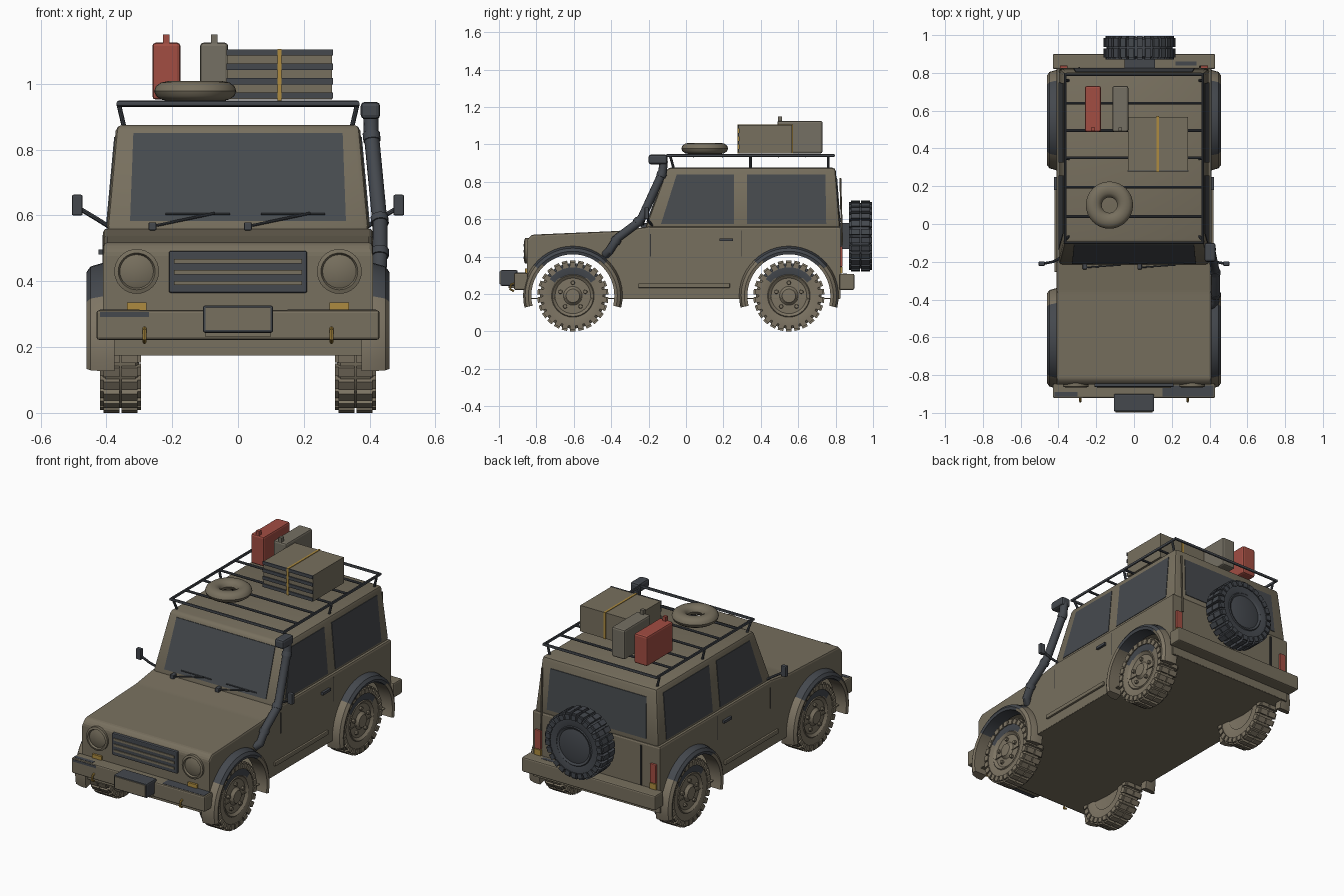
import bpy, bmesh, math
from mathutils import Matrix, Vector

if "Cube" in bpy.data.objects:
    bpy.data.objects.remove(bpy.data.objects["Cube"])

COL = {
    "body_tan": (0.185, 0.16, 0.112), "mud": (0.205, 0.175, 0.125),
    "dark_slate": (0.058, 0.065, 0.076), "glass": (0.062, 0.069, 0.077),
    "red": (0.36, 0.075, 0.055), "amber": (0.42, 0.26, 0.05),
    "can_grey": (0.178, 0.162, 0.125), "seam": (0.035, 0.036, 0.036),
}
MATS = {}
for n, c in COL.items():
    MATS[n] = bpy.data.materials.new(n)
    MATS[n].diffuse_color = (*c, 1)


def finish(name, bm, mat, M=None, smooth=False, bevel=0, rule=None, segs=2):
    """Turn a bmesh into an object; rule = (second material, test on face centre)."""
    if M:
        bm.transform(M)
    if bevel:
        bmesh.ops.bevel(bm, geom=bm.edges[:], offset=bevel, segments=segs, affect='EDGES', profile=0.5)
    bmesh.ops.recalc_face_normals(bm, faces=bm.faces[:])
    me = bpy.data.meshes.new(name)
    me.materials.append(MATS[mat])
    if rule:
        me.materials.append(MATS[rule[0]])
        for f in bm.faces:
            f.material_index = int(rule[1](f.calc_center_median()))
    bm.to_mesh(me)
    bm.free()
    ob = bpy.data.objects.new(name, me)
    bpy.context.collection.objects.link(ob)
    if smooth:
        bpy.ops.object.select_all(action='DESELECT')
        ob.select_set(True)
        bpy.context.view_layer.objects.active = ob
        bpy.ops.object.shade_smooth_by_angle(angle=math.radians(35))
    return ob


def add_box(bm, x, y, z, M=Matrix()):
    c = Vector(((x[0] + x[1]) / 2, (y[0] + y[1]) / 2, (z[0] + z[1]) / 2))
    S = Matrix.Diagonal((x[1] - x[0], y[1] - y[0], z[1] - z[0], 1))
    bmesh.ops.create_cube(bm, size=1, matrix=M @ Matrix.Translation(c) @ S)


def box(name, x, y, z, mat, bevel=0, **k):
    bm = bmesh.new()
    add_box(bm, x, y, z)
    return finish(name, bm, mat, bevel=bevel, **k)


def extrude(pts, vec):
    bm = bmesh.new()
    f = bm.faces.new([bm.verts.new(p) for p in pts])
    r = bmesh.ops.extrude_face_region(bm, geom=[f])
    bmesh.ops.translate(bm, vec=vec, verts=[v for v in r['geom'] if isinstance(v, bmesh.types.BMVert)])
    return bm


def lathe(prof, n=32):
    """Spin (radius, x) points around the x axis."""
    bm = bmesh.new()
    vs = [bm.verts.new((x, 0, r)) for r, x in prof]
    es = [bm.edges.new(p) for p in zip(vs, vs[1:])]
    bmesh.ops.spin(bm, geom=vs + es, axis=(1, 0, 0), cent=(0, 0, 0), angle=2 * math.pi, steps=n)
    bmesh.ops.remove_doubles(bm, verts=bm.verts[:], dist=1e-5)
    return bm


def tube(name, pts, r, mat="dark_slate", closed=False, res=2):
    cu = bpy.data.curves.new(name, 'CURVE')
    cu.dimensions, cu.bevel_depth, cu.bevel_resolution, cu.use_fill_caps = '3D', r, res, True
    s = cu.splines.new('POLY')
    s.points.add(len(pts) - 1)
    s.use_cyclic_u = closed
    for p, q in zip(s.points, pts):
        p.co = (*q, 1)
    tmp = bpy.data.objects.new(name, cu)
    bm = bmesh.new()
    bm.from_mesh(bpy.data.meshes.new_from_object(tmp))
    bpy.data.objects.remove(tmp)
    return finish(name, bm, mat, smooth=True)


T = Matrix.Translation
SIDES = (("right", 1), ("left", -1))
AXLES = (("front", -0.605), ("rear", 0.55))

# Lower body: hollow shell with open wheel arches in the side panels
prof = [(-0.85, 0.176), (-0.85, 0.49), (-0.825, 0.517), (-0.36, 0.537), (-0.2, 0.56), (0.825, 0.56), (0.825, 0.176)]
for yc in (0.55, -0.605):
    a0 = math.asin(-0.014 / 0.227)
    for i in range(21):
        a = a0 + (math.pi - 2 * a0) * i / 20
        prof.append((yc + 0.227 * math.cos(a), 0.19 + 0.227 * math.sin(a)))
bm = extrude([(-0.41, y, z) for y, z in prof], (0.82, 0, 0))
edges = [e for e in bm.edges if all(v.co.z > 0.48 for v in e.verts)]
bmesh.ops.bevel(bm, geom=edges, offset=0.012, segments=2, affect='EDGES', profile=0.5)
bmesh.ops.recalc_face_normals(bm, faces=bm.faces[:])
inner = [f for f in bm.faces if abs(f.normal.x) < 0.5 and any(
    math.hypot(f.calc_center_median().y - yc, f.calc_center_median().z - 0.19) < 0.232 for n, yc in AXLES)]
bmesh.ops.delete(bm, geom=inner, context='FACES')
finish("lower_body", bm, "body_tan")
box("floor", (-0.409, 0.409), (-0.849, 0.824), (0.174, 0.178), "body_tan")

# Cabin: tapered shell
bm = bmesh.new()
lo = [bm.verts.new(p) for p in ((-0.4, -0.22, 0.55), (0.4, -0.22, 0.55), (0.4, 0.825, 0.55), (-0.4, 0.825, 0.55))]
hi = [bm.verts.new(p) for p in ((-0.37, -0.1, 0.875), (0.37, -0.1, 0.875), (0.37, 0.8, 0.875), (-0.37, 0.8, 0.875))]
for i in range(4):
    j = (i + 1) % 4
    bm.faces.new((lo[i], lo[j], hi[j], hi[i]))
bm.faces.new(hi)
bm.faces.new(lo[::-1])
finish("cabin", bm, "body_tan", bevel=0.018, smooth=True)

# Windows: thin plates following the sloping cabin walls
t = lambda z: (z - 0.55) / 0.325
wx = lambda z: 0.4 - 0.03 * t(z)
wy = lambda z: -0.22 + 0.12 * t(z)
ry = lambda z: 0.825 - 0.025 * t(z)
for s, k in SIDES:
    for n, q in (("front", [(-0.134, 0.573), (0.257, 0.573), (0.257, 0.838), (-0.05, 0.838)]),
                 ("rear", [(0.325, 0.573), (0.75, 0.573), (0.745, 0.838), (0.325, 0.838)])):
        finish(f"{s}_{n}_window", extrude([(k * (wx(z) - 0.003), y, z) for y, z in q], (k * 0.006, 0, 0)), "glass")
finish("windshield", extrude([(x, wy(z) + 0.004, z) for x, z in
       ((-0.328, 0.582), (0.328, 0.582), (0.318, 0.85), (-0.318, 0.85))], (0, -0.008, 0.001)), "glass")
finish("rear_window", extrude([(x, ry(z) - 0.003, z) for x, z in
       ((-0.32, 0.585), (0.32, 0.585), (0.31, 0.82), (-0.31, 0.82))], (0, 0.007, 0)), "glass")

# Wheels: tyre, tread blocks, rim and nuts
TYRE = [(0.1, -0.05), (0.12, -0.056), (0.16, -0.056), (0.175, -0.045), (0.175, 0.045), (0.16, 0.056), (0.12, 0.056), (0.1, 0.048)]
RIM = [(0, -0.035), (0.105, -0.045), (0.118, 0.05), (0.11, 0.058), (0.095, 0.046), (0.05, 0.048), (0.045, 0.052), (0.036, 0.064), (0, 0.066)]


def wheel(name, M, dirty):
    main = "mud" if dirty else "dark_slate"
    finish(name + "_tyre", lathe(TYRE, 40), main, M, True, rule=("dark_slate", lambda c: c.z > 0.28))
    bm = bmesh.new()
    for i in range(26):
        R = Matrix.Rotation(math.pi * 2 * i / 26, 4, 'X')
        for x in ((0.003, 0.052), (-0.052, -0.003)):
            add_box(bm, x, (-0.015, 0.015), (0.165, 0.19), R)
        for x in ((0.05, 0.062), (-0.062, -0.05)):
            add_box(bm, x, (-0.015, 0.015), (0.152, 0.181), R)
    finish(name + "_tread", bm, main, M)
    rim = RIM if dirty else RIM[:4] + [(0.098, 0.052), (0.07, 0.058), (0, 0.06)]
    finish(name + "_rim", lathe(rim), main, M, True)
    if dirty:
        bm = bmesh.new()
        for i in range(5):
            R = Matrix.Rotation(math.pi * 2 * i / 5, 4, 'X')
            bmesh.ops.create_cone(bm, cap_ends=True, segments=8, radius1=0.012, radius2=0.01, depth=0.016,
                                  matrix=R @ T((0.052, 0, 0.07)) @ Matrix.Rotation(math.pi / 2, 4, 'Y'))
        finish(name + "_nuts", bm, main, M)


for a, yc in AXLES:
    for s, k in SIDES:
        wheel(f"{a}_{s}_wheel", T((k * 0.357, yc, 0.19)) @ Matrix.Rotation(0 if k > 0 else math.pi, 4, 'Z'), True)
        # Wheel arch flare: swept section with a rounded outer edge
        bm = bmesh.new()
        sec = [(0.222, 0.375), (0.222, 0.455), (0.238, 0.46), (0.255, 0.448), (0.266, 0.41), (0.266, 0.375)]
        vs = [bm.verts.new((k * x, r * math.cos(-0.24), r * math.sin(-0.24))) for r, x in sec]
        f = bm.faces.new(vs)
        bmesh.ops.spin(bm, geom=[f], axis=(1, 0, 0), cent=(0, 0, 0), angle=math.pi + 0.48, steps=28)
        finish(f"{a}_{s}_flare", bm, "mud", T((0, yc, 0.19)), True,
               rule=("dark_slate", lambda c, e=yc: c.z > 0.36 + 0.06 * (c.y - e) * (1 if e < 0 else -1)))
wheel("spare_wheel", T((0.03, 0.933, 0.51)) @ Matrix.Rotation(math.pi / 2, 4, 'Z'), False)
box("spare_mount", (-0.05, 0.11), (0.82, 0.9), (0.44, 0.58), "dark_slate")

# Bumpers with worn patches, winch and tow hooks
box("front_bumper", (-0.43, 0.43), (-0.92, -0.845), (0.222, 0.312), "body_tan", 0.008)
box("rear_bumper", (-0.43, 0.43), (0.82, 0.9), (0.222, 0.308), "body_tan", 0.008)
box("front_bumper_right_patch", (0.15, 0.42), (-0.912, -0.855), (0.308, 0.3135), "dark_slate")
box("front_bumper_left_patch", (-0.42, -0.3), (-0.912, -0.89), (0.308, 0.3135), "dark_slate")
box("front_bumper_face_patch", (-0.42, -0.27), (-0.9215, -0.916), (0.292, 0.306), "dark_slate")
box("rear_bumper_patch", (0.22, 0.33), (0.84, 0.86), (0.304, 0.3095), "dark_slate")
box("winch", (-0.107, 0.107), (-0.993, -0.9), (0.243, 0.327), "dark_slate", 0.008)
box("winch_face", (-0.099, 0.099), (-0.997, -0.99), (0.252, 0.32), "body_tan")
box("winch_base", (-0.1, 0.1), (-0.95, -0.9), (0.232, 0.245), "body_tan")
for s, k in SIDES:
    tube(s + "_tow_hook", [(k * 0.284, -0.91, 0.26), (k * 0.284, -0.935, 0.25), (k * 0.284, -0.94, 0.225), (k * 0.284, -0.92, 0.215)], 0.006, "amber")

# Grille and lights
box("grille", (-0.21, 0.21), (-0.863, -0.84), (0.365, 0.492), "dark_slate", 0.005)
for i in range(3):
    box(f"grille_slat_{i + 1}", (-0.195, 0.195), (-0.868, -0.86), (0.388 + i * 0.033, 0.401 + i * 0.033), "body_tan")
for s, k in SIDES:
    M = T((k * 0.308, -0.845, 0.43)) @ Matrix.Rotation(-math.pi / 2, 4, 'Z')
    finish(s + "_headlight", lathe([(0.068, -0.01), (0.068, 0.016), (0.056, 0.02), (0.051, 0.01), (0.035, 0.016), (0, 0.02)]), "body_tan", M, True)
    box(s + "_indicator", (k * 0.308 - 0.03, k * 0.308 + 0.03), (-0.862, -0.84), (0.313, 0.335), "amber")
    box(s + "_tail_light", (k * 0.372 - 0.02, k * 0.372 + 0.02), (0.82, 0.838), (0.345, 0.455), "red", 0.004)
    box(s + "_rear_indicator", (k * 0.372 - 0.02, k * 0.372 + 0.02), (0.82, 0.838), (0.31, 0.343), "amber")

# Doors: seams, handle, sill, mirror
for s, k in SIDES:
    X = lambda a, b: tuple(sorted((k * a, k * b)))
    for i, (y, z) in enumerate(((-0.19, (0.4, 0.52)), (0.295, (0.4, 0.54)))):
        box(f"{s}_door_seam_{i + 1}", X(0.405, 0.412), (y - 0.002, y + 0.002), z, "seam")
    box(s + "_door_handle", X(0.405, 0.424), (0.18, 0.25), (0.482, 0.497), "dark_slate")
    box(s + "_sill", X(0.4, 0.422), (-0.255, 0.235), (0.232, 0.257), "body_tan", 0.005)
    tube(s + "_mirror_arm", [(k * 0.39, -0.18, 0.565), (k * 0.43, -0.2, 0.59), (k * 0.48, -0.21, 0.62)], 0.007)
    box(s + "_mirror", X(0.472, 0.505), (-0.222, -0.198), (0.6, 0.663), "dark_slate", 0.005)

# Rear antenna and tailgate seam
tube("antenna", [(0.35, 0.835, 0.46), (0.35, 0.825, 0.82)], 0.005, "body_tan")
box("tailgate_seam", (-0.295, -0.285), (0.82, 0.832), (0.31, 0.54), "seam")

# Wipers
for i, x in enumerate((-0.26, 0.03)):
    tube(f"wiper_arm_{i + 1}", [(x, -0.23, 0.567), (x + 0.19, -0.217, 0.607)], 0.004)
    tube(f"wiper_blade_{i + 1}", [(x + 0.04, -0.21, 0.604), (x + 0.235, -0.21, 0.604)], 0.003)
    box(f"wiper_pivot_{i + 1}", (x - 0.012, x + 0.012), (-0.24, -0.2), (0.555, 0.579), "dark_slate", 0.004)

# Snorkel with joint collars
pipe = [Vector(p) for p in ((0.405, -0.43, 0.41), (0.43, -0.41, 0.43), (0.432, -0.365, 0.5), (0.432, -0.265, 0.575),
                            (0.428, -0.235, 0.61), (0.405, -0.125, 0.85), (0.403, -0.12, 0.91))]
tube("snorkel", pipe, 0.023, res=4)
for i, (a, b, f) in enumerate(((1, 2, 0.8), (3, 4, 0.3), (4, 5, 0.95))):
    c, d = pipe[a].lerp(pipe[b], f), (pipe[b] - pipe[a]).normalized() * 0.012
    tube(f"snorkel_collar_{i + 1}", [c - d, c + d], 0.027, res=4)
box("snorkel_head", (0.373, 0.432), (-0.2, -0.1), (0.893, 0.945), "dark_slate", 0.012)

# Roof rack
tube("rack_frame", [(-0.363, -0.1, 0.94), (0.363, -0.1, 0.94), (0.363, 0.79, 0.94), (-0.363, 0.79, 0.94)], 0.009, closed=True)
for i, y in enumerate((0.04, 0.195, 0.35, 0.495, 0.64)):
    tube(f"rack_bar_{i + 1}", [(-0.36, y, 0.937), (0.36, y, 0.937)], 0.007)
for s, k in SIDES:
    for i, y in enumerate((-0.085, 0.345, 0.76)):
        tube(f"rack_{s}_leg_{i + 1}", [(k * 0.346, y + (0.02 if i == 0 else 0), 0.868), (k * 0.363, y, 0.94)], 0.007)

# Fuel cans
for n, x, m in (("red_can", -0.2175, "red"), ("grey_can", -0.0725, "can_grey")):
    box(n, (x - 0.0425, x + 0.0425), (0.488, 0.73), (0.952, 1.125), m, 0.01)
    box(n + "_cap", (x - 0.01, x + 0.01), (0.492, 0.512), (1.12, 1.15), m)

# Crate with a slatted front and a strap
box("crate", (-0.033, 0.285), (0.283, 0.567), (0.952, 1.103), "body_tan")
for i in range(4):
    z = 0.955 + i * 0.0435
    box(f"crate_slat_{i + 1}", (-0.035, 0.288), (0.277, 0.284), (z, z + 0.019), "dark_slate")
box("crate_strap", (0.12, 0.132), (0.275, 0.571), (0.95, 1.106), "amber")

# Inner tube lying on the rack
ring = [(0.083 + 0.042 * math.cos(a * math.pi / 6), 0.03 * math.sin(a * math.pi / 6)) for a in range(13)]
finish("inner_tube", lathe(ring), "body_tan", T((-0.13, 0.1, 0.978)) @ Matrix.Rotation(math.pi / 2, 4, 'Y'), True)

for m in bpy.data.materials:
    if m.users and not m.is_grease_pencil:
        m.use_nodes = True
        m.node_tree.nodes["Principled BSDF"].inputs["Base Color"].default_value = m.diffuse_color
